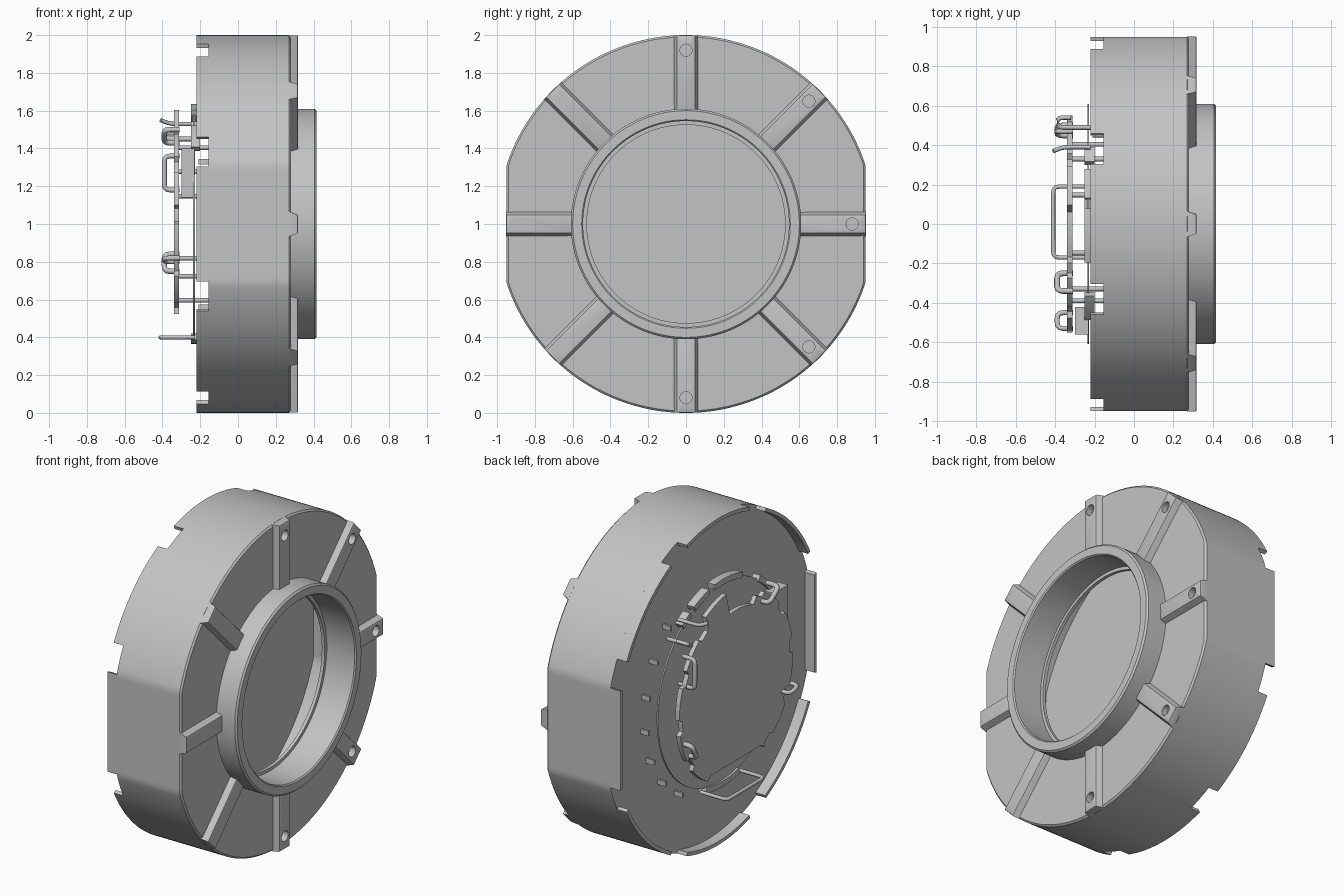
import bpy, bmesh
from math import sin, cos, radians, pi
from mathutils import Matrix, Vector

cube = bpy.data.objects.get("Cube")
if cube:
    bpy.data.objects.remove(cube, do_unlink=True)

grey = bpy.data.materials.new("grey plastic")
grey.use_nodes = True
colour = (0.55, 0.55, 0.55, 1)
grey.diffuse_color = colour
grey.node_tree.nodes["Principled BSDF"].inputs["Base Color"].default_value = colour


def finish(name, bm, smooth=True):
    bmesh.ops.recalc_face_normals(bm, faces=bm.faces)
    mesh = bpy.data.meshes.new(name)
    bm.to_mesh(mesh)
    bm.free()
    obj = bpy.data.objects.new(name, mesh)
    bpy.context.collection.objects.link(obj)
    mesh.materials.append(grey)
    if smooth:
        bpy.ops.object.select_all(action="DESELECT")
        obj.select_set(True)
        bpy.context.view_layer.objects.active = obj
        bpy.ops.object.shade_smooth_by_angle(angle=radians(25))
    return obj


def polar(x, r, degrees):
    """Point around the x axis; large radii get the two flat sides."""
    a = radians(degrees)
    y = r * cos(a)
    if r > 0.9:
        y = max(-(r - 0.05), min(r - 0.05, y))
    return Vector((x, y, 1 + r * sin(a)))


def lathe(name, profile, start=0, end=360):
    """Sweep a closed (x, radius) profile around the x axis."""
    bm = bmesh.new()
    full = end - start == 360
    steps = max(2, round((end - start) / 1.5))
    rings = [[bm.verts.new(polar(x, r, start + (end - start) * i / steps)) for x, r in profile]
             for i in range(steps if full else steps + 1)]
    pairs = list(zip(rings, rings[1:]))
    if full:
        pairs.append((rings[-1], rings[0]))
    n = len(profile)
    for a, b in pairs:
        for j in range(n):
            k = (j + 1) % n
            bm.faces.new((a[j], a[k], b[k], b[j]))
    if not full:
        bm.faces.new(rings[0])
        bm.faces.new(rings[-1])
    return finish(name, bm)


def slab(name, radius, x0, x1, step=1.5):
    """Flat plate whose edge follows radius(angle)."""
    bm = bmesh.new()
    angles = [i * step for i in range(round(360 / step))]
    face = bm.faces.new([bm.verts.new(polar(x0, radius(a), a)) for a in angles])
    out = bmesh.ops.extrude_face_region(bm, geom=[face])
    moved = [v for v in out["geom"] if isinstance(v, bmesh.types.BMVert)]
    bmesh.ops.translate(bm, vec=(x1 - x0, 0, 0), verts=moved)
    return finish(name, bm)


def box(name, low, high):
    bm = bmesh.new()
    bmesh.ops.create_cube(bm, size=1)
    for v in bm.verts:
        v.co = Vector([l if c < 0 else h for c, l, h in zip(v.co, low, high)])
    return finish(name, bm, False)


def wire(name, points, thickness):
    """Bent round wire with rounded corners."""
    curve = bpy.data.curves.new(name, "CURVE")
    curve.dimensions = "3D"
    curve.bevel_depth = thickness
    curve.bevel_resolution = 2
    curve.use_fill_caps = True
    path = [Vector(points[0])]
    for a, b, c in zip(points, points[1:], points[2:]):
        a, b, c = Vector(a), Vector(b), Vector(c)
        p = b + (a - b).normalized() * 0.03
        q = b + (c - b).normalized() * 0.03
        for t in (0, 0.33, 0.67, 1):
            path.append(p * (1 - t) ** 2 + b * 2 * t * (1 - t) + q * t * t)
    path.append(Vector(points[-1]))
    spline = curve.splines.new("POLY")
    spline.points.add(len(path) - 1)
    for point, co in zip(spline.points, path):
        point.co = (*co, 1)
    obj = bpy.data.objects.new(name, curve)
    bpy.context.collection.objects.link(obj)
    curve.materials.append(grey)


# Hollow housing with front collar and inner lip
BACK, RIM, WALL = -0.155, -0.22, 0.978
lathe("housing", [(BACK, 1), (0.27, 1), (0.28, 0.99), (0.28, 0.61), (0.405, 0.61), (0.415, 0.6),
                  (0.415, 0.552), (0.408, 0.545), (0.22, 0.545), (0.22, 0.525), (0.2, 0.525),
                  (0.2, WALL), (BACK, WALL)])

# Rim tabs separated by eight notches
for i in range(8):
    half = 17.8 if i % 2 == 0 else 17.6
    lathe("rim_tab", [(BACK, 1), (RIM, 1), (RIM, WALL), (BACK, WALL)], 45 * i - half, 45 * i + half)

slab("back_plate", lambda a: 0.985, BACK, -0.14)

# Front ribs with screw holes
for i in range(8):
    side = i % 4 == 0
    end = 0.952 if side else 0.999
    bm = bmesh.new()
    bmesh.ops.create_cube(bm, size=1)
    for v in bm.verts:
        top = v.co.x > 0
        v.co = Vector((0.318 if top else 0.27, end if v.co.y > 0 else 0.6,
                       (1 if v.co.z > 0 else -1) * (0.05 if top else 0.066)))
    long_edges = [e for e in bm.edges if all(v.co.x > 0.3 for v in e.verts)]
    bmesh.ops.bevel(bm, geom=long_edges, offset=0.008, segments=2, affect="EDGES", profile=0.5)
    turn = Matrix.Translation((0, 0, 1)) @ Matrix.Rotation(radians(45 * i), 4, "X")
    bm.transform(turn)
    rib = finish("front_rib", bm)
    hole = bmesh.new()
    bmesh.ops.create_cone(hole, cap_ends=True, segments=24, radius1=0.032, radius2=0.032, depth=0.2)
    hole.transform(turn @ Matrix.Translation((0.3, 0.88 if side else 0.92, 0))
                   @ Matrix.Rotation(pi / 2, 4, "Y"))
    cutter = finish("hole_cutter", hole, False)
    cutter.hide_render = True
    mod = rib.modifiers.new("hole", "BOOLEAN")
    mod.object = cutter
    mod.solver = "EXACT"
    bpy.context.view_layer.objects.active = rib
    bpy.ops.object.modifier_apply(modifier=mod.name)
    bpy.data.objects.remove(cutter, do_unlink=True)

# Thin inner disc with broken raised edge
slab("inner_disc", lambda a: 0.61, -0.237, -0.228)
for start, end in ((52, 60), (64, 78), (83, 108), (125, 140), (255, 285)):
    lathe("raised_edge", [(-0.25, 0.635), (-0.2, 0.635), (-0.2, 0.6), (-0.25, 0.6)], start, end)


# Circuit board with a stepped outline
def board_radius(a):
    if 82 < a < 112:
        return 0.47
    if 60 < a <= 82:
        return 0.61
    if 240 < a < 300:
        return min(0.52, 0.45 / -sin(radians(a)))
    return 0.55 if a % 30 < 20 else 0.52


slab("circuit_board", board_radius, -0.34, -0.312)
box("connector_block", (-0.3, -0.56, 1.14), (-0.23, -0.42, 1.4))

# Board stand-offs and small solder fins
for a in (20, 70, 140, 205, 250, 320):
    p = polar(-0.27, 0.43, a)
    wire("stand_off", [p - Vector((0.05, 0, 0)), p + Vector((0.12, 0, 0))], 0.012)
for a in range(-60, 50, 18):
    p = polar(-0.18, 0.66, a)
    box("solder_fin", p - Vector((0.03, 0.006, 0.015)), p + Vector((0.03, 0.006, 0.015)))

# Bent wire handles and hooks
wire("long_handle", [(-0.23, -0.17, 0.4), (-0.41, -0.17, 0.4), (-0.41, 0.19, 0.4), (-0.23, 0.19, 0.4)], 0.011)
wire("side_handle", [(-0.31, 0.47, 1.18), (-0.39, 0.47, 1.18), (-0.39, 0.47, 1.36), (-0.31, 0.47, 1.36)], 0.013)
wire("low_loop", [(-0.31, 0.45, 0.75), (-0.39, 0.45, 0.75), (-0.39, 0.5, 0.84), (-0.31, 0.5, 0.84)], 0.015)
wire("high_loop", [(-0.31, -0.25, 1.43), (-0.39, -0.25, 1.43), (-0.39, -0.34, 1.5), (-0.31, -0.34, 1.5)], 0.015)
wire("lower_loop", [(-0.31, -0.45, 0.8), (-0.39, -0.45, 0.8), (-0.39, -0.53, 0.82), (-0.31, -0.53, 0.82)], 0.013)
wire("top_hook", [(-0.22, 0.39, 1.53), (-0.36, 0.39, 1.53), (-0.41, 0.37, 1.55)], 0.011)
wire("corner_hook", [(-0.22, 0.49, 1.45), (-0.39, 0.49, 1.45), (-0.39, 0.54, 1.48), (-0.32, 0.54, 1.48)], 0.012)
